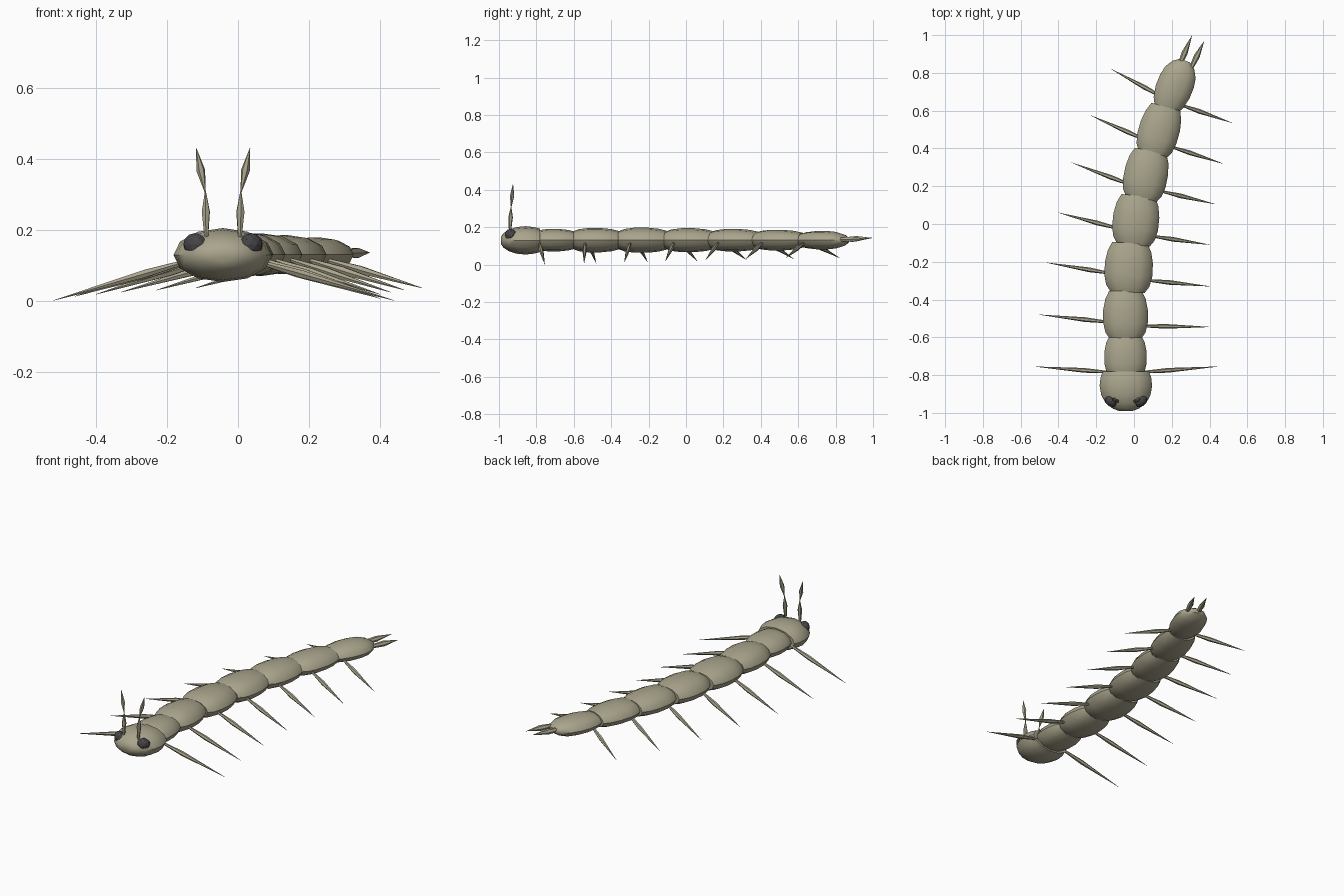
import bpy, bmesh, math
from mathutils import Vector, Matrix

if "Cube" in bpy.data.objects:
    bpy.data.objects.remove(bpy.data.objects["Cube"])


def material(name, rgb):
    m = bpy.data.materials.new(name)
    m.diffuse_color = (*rgb, 1)
    m.use_nodes = True
    m.node_tree.nodes["Principled BSDF"].inputs["Base Color"].default_value = m.diffuse_color
    return m


SHELL = material("olive_shell", (0.40, 0.375, 0.265))
EYE = material("dark_eye", (0.06, 0.06, 0.065))


def finish(bm, name, mat, angle=40):
    bmesh.ops.recalc_face_normals(bm, faces=bm.faces)
    me = bpy.data.meshes.new(name)
    bm.to_mesh(me)
    bm.free()
    me.materials.append(mat)
    ob = bpy.data.objects.new(name, me)
    bpy.context.collection.objects.link(ob)
    bpy.ops.object.select_all(action='DESELECT')
    ob.select_set(True)
    bpy.context.view_layer.objects.active = ob
    bpy.ops.object.shade_smooth_by_angle(angle=math.radians(angle))
    return ob


def loft(name, rings, sides, mat, matrix, angle=40):
    """Closed tube along local y; each ring is (y, half width, half height)."""
    bm = bmesh.new()
    loops = []
    for y, w, h in rings:
        loops.append([bm.verts.new(matrix @ Vector((
            w * math.cos(2 * math.pi * i / sides), y,
            h * math.sin(2 * math.pi * i / sides)))) for i in range(sides)])
    for a, b in zip(loops, loops[1:]):
        for i in range(sides):
            j = (i + 1) % sides
            bm.faces.new((a[i], a[j], b[j], b[i]))
    bm.faces.new(loops[0])
    bm.faces.new(loops[-1])
    return finish(bm, name, mat, angle)


def spindle(name, a, b, r, peak=0.35, root=0.5, sides=6):
    """Thin pointed limb from a to b, thickest part way along."""
    a, b = Vector(a), Vector(b)
    d = b - a
    n = d.length
    m = Matrix.Translation(a) @ d.to_track_quat('Y', 'Z').to_matrix().to_4x4()
    rings = [(0, r * root, r * root), (n * peak, r, r), (n, 0.0006, 0.0006)]
    return loft(name, rings, sides, SHELL, m, 30)


# Body segments: centre x, y, half length, half width, half height, turn in degrees
BODY = [
    (-0.045, -0.700, 0.110, 0.112, 0.060, 0),
    (-0.045, -0.480, 0.125, 0.118, 0.065, 0),
    (-0.028, -0.230, 0.130, 0.127, 0.067, -3),
    (0.010, 0.020, 0.130, 0.122, 0.064, -6),
    (0.063, 0.260, 0.130, 0.115, 0.060, -11),
    (0.133, 0.495, 0.130, 0.107, 0.055, -16),
    (0.220, 0.738, 0.140, 0.096, 0.049, -22),
]
BARREL = [(-1, .72), (-.75, .90), (-.35, 1), (.2, 1), (.65, .91), (1, .74)]
TAIL = [(-1, .66), (-.75, .86), (-.3, 1), (.15, 1), (.5, .90), (.8, .64), (.98, .28)]
for k, (x, y, l, w, h, turn) in enumerate(BODY):
    shape = TAIL if k == 6 else BARREL
    m = Matrix.Translation((x, y, 0.131)) @ Matrix.Rotation(math.radians(turn), 4, 'Z')
    loft(f"body_segment_{k + 1}", [(t * l, s * w, s * h) for t, s in shape], 12, SHELL, m)

# Head: broad, flattened, blunt at the back
HEAD = [(-.118, .035, .018), (-.105, .070, .038), (-.075, .108, .058), (-.035, .130, .071),
        (.015, .139, .076), (.06, .134, .071), (.092, .122, .062)]
loft("head", HEAD, 12, SHELL, Matrix.Translation((-0.043, -0.872, 0.130)))

# Legs: one pair per segment, root then tip (x, y)
LEFT = [(-.13, -.785, -.52, -.755), (-.13, -.520, -.50, -.48), (-.12, -.262, -.46, -.205),
        (-.08, -.025, -.40, .06), (-.01, .205, -.33, .325), (.065, .443, -.23, .575),
        (.15, .672, -.12, .82)]
RIGHT = [(.04, -.785, .44, -.755), (.04, -.540, .40, -.545), (.07, -.298, .40, -.33),
         (.10, -.065, .40, -.11), (.15, .172, .43, .105), (.20, .408, .47, .32),
         (.25, .630, .52, .535)]
for side, legs in (("left", LEFT), ("right", RIGHT)):
    for k, (x0, y0, x1, y1) in enumerate(legs):
        spindle(f"{side}_leg_{k + 1}", (x0, y0, 0.116), (x1, y1, 0.002 + 0.0058 * k), 0.0125)

# Antennae (two spindles each) and eyes, mirrored about the head's centre line
for side, s in (("left", -1), ("right", 1)):
    def at(dx, y, z):
        return Vector((-0.042 + s * dx, y, z))
    spindle(f"{side}_antenna_base", at(.047, -.942, .165), at(.050, -.935, .315), 0.0125, 0.58, 0.35)
    spindle(f"{side}_antenna_tip", at(.050, -.935, .305), at(.076, -.925, .432), 0.0125, 0.5, 0.1)
    bm = bmesh.new()
    bmesh.ops.create_icosphere(bm, subdivisions=2, radius=1, matrix=
                               Matrix.Translation(at(.079, -.938, .160))
                               @ Matrix.Rotation(s * math.radians(35), 4, 'Z')
                               @ Matrix.Diagonal((.036, .028, .032, 1)))
    finish(bm, f"{side}_eye", EYE, 10)

# Tail prongs
spindle("left_tail_prong", (.232, .82, .135), (.307, .998, .143), 0.016, 0.5, 0.6)
spindle("right_tail_prong", (.295, .81, .135), (.371, .968, .137), 0.016, 0.5, 0.6)
